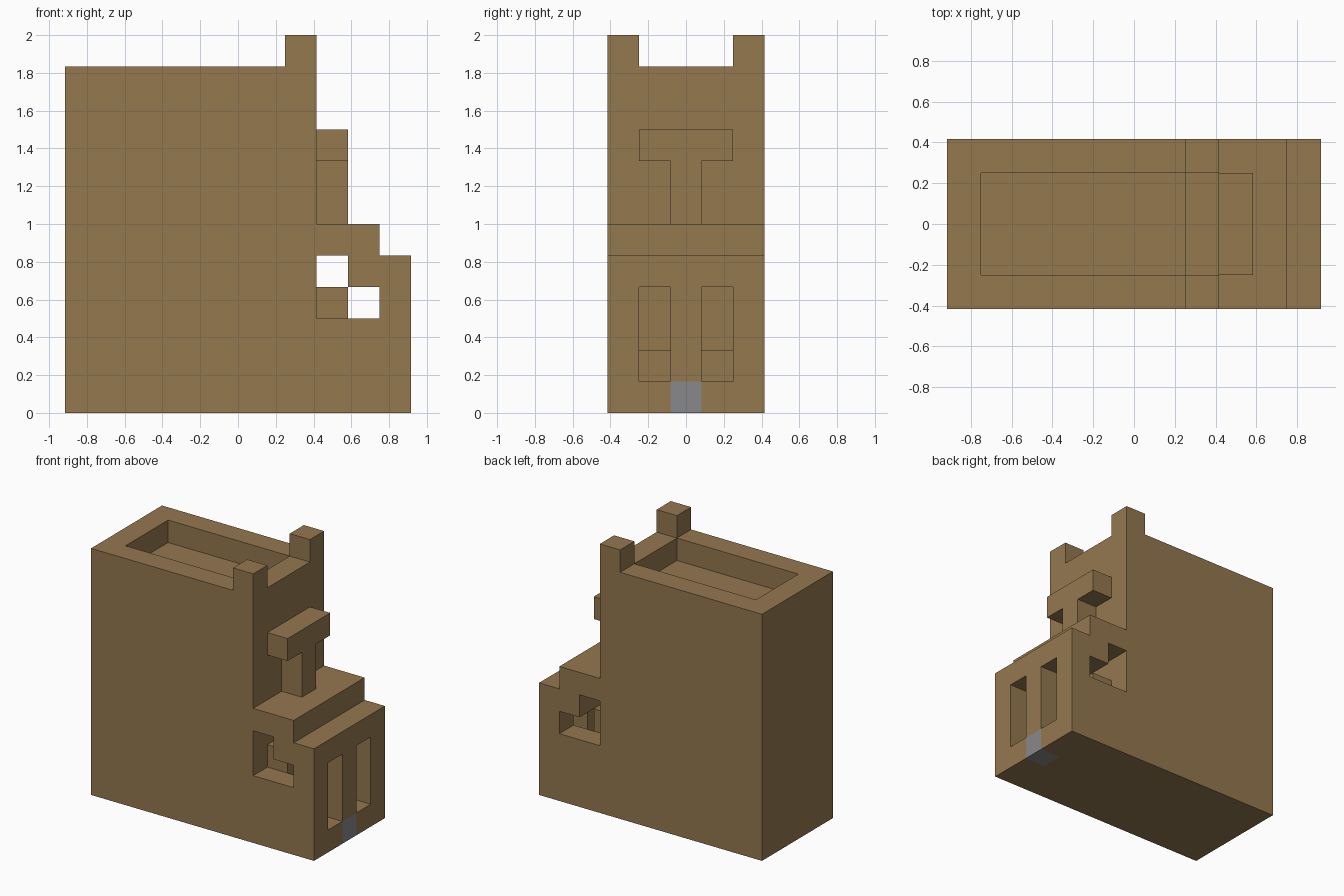
import bpy
import bmesh

U = 1 / 6  # one building block; the model is 11 x 5 x 12 blocks

cube = bpy.data.objects.get("Cube")
if cube:
    bpy.data.objects.remove(cube, do_unlink=True)


def make_material(name, color):
    mat = bpy.data.materials.new(name)
    mat.use_nodes = True
    mat.diffuse_color = color
    mat.node_tree.nodes["Principled BSDF"].inputs["Base Color"].default_value = color
    return mat


brown = make_material("warm brown", (0.296, 0.188, 0.078, 1))
grey = make_material("cool grey", (0.25, 0.243, 0.257, 1))


def extrude(name, profile, y0, y1, mat=brown):
    """Extrude an x/z outline, given in blocks, from y0 to y1."""
    bm = bmesh.new()
    verts = [bm.verts.new(((x - 5.5) * U, (y0 - 2.5) * U, z * U)) for x, z in profile]
    face = bm.faces.new(verts)
    moved = bmesh.ops.extrude_face_region(bm, geom=[face])["geom"]
    bmesh.ops.translate(bm, vec=(0, (y1 - y0) * U, 0),
                        verts=[v for v in moved if isinstance(v, bmesh.types.BMVert)])
    bmesh.ops.recalc_face_normals(bm, faces=bm.faces)
    mesh = bpy.data.meshes.new(name)
    bm.to_mesh(mesh)
    bm.free()
    mesh.materials.append(mat)
    obj = bpy.data.objects.new(name, mesh)
    bpy.context.collection.objects.link(obj)
    return obj


def box(name, x, y, z, mat=brown):
    outline = [(x[0], z[0]), (x[1], z[0]), (x[1], z[1]), (x[0], z[1])]
    return extrude(name, outline, y[0], y[1], mat)


def cut(target, x, y, z):
    cutter = box("cutter", x, y, z)
    cutter.hide_render = True
    mod = target.modifiers.new("cut", "BOOLEAN")
    mod.operation = "DIFFERENCE"
    mod.solver = "EXACT"
    mod.object = cutter
    bpy.context.view_layer.objects.active = target
    bpy.ops.object.modifier_apply(modifier=mod.name)
    bpy.data.objects.remove(cutter, do_unlink=True)


# Main body with stepped front end
body = extrude("body", [(0, 0), (11, 0), (11, 5), (10, 5), (10, 6),
                        (8, 6), (8, 11), (0, 11)], 0, 5)

# Sunken roof tray
cut(body, (1, 7), (1, 4), (10, 12))

# Side passages and the chamber behind the windows
cut(body, (8, 9), (-1, 6), (3, 5))
cut(body, (8, 10), (-1, 6), (3, 4))
cut(body, (9, 10), (1, 4), (2, 4))

# Pair of tall windows
for y in (1, 3):
    cut(body, (10, 12), (y, y + 1), (1, 4))

# Grey block let into the base between the windows
cut(body, (10, 12), (2, 3), (-1, 1))
box("grey_base_block", (10, 11), (2, 3), (0, 1), grey)

# Solid block inside the chamber
box("chamber_block", (8, 9), (1, 4), (3, 4))

# Corner posts on the roof
for side, y in (("right", 0), ("left", 4)):
    box(side + "_roof_post", (7, 8), (y, y + 1), (11, 12))

# T-shaped relief standing on the step
box("relief_stem", (8, 9), (2, 3), (6, 8))
box("relief_bar", (8, 9), (1, 4), (8, 9))
